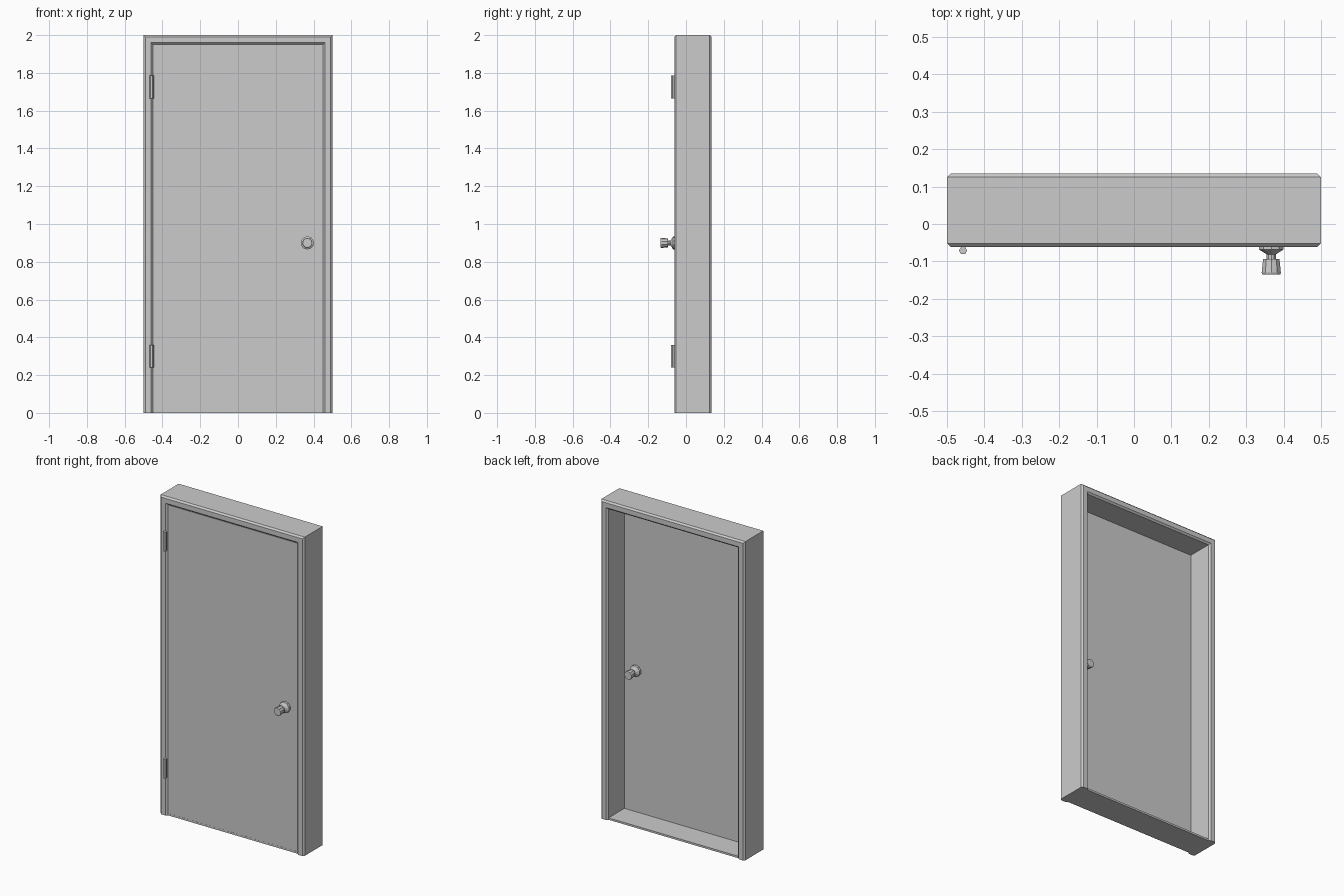
import bpy, bmesh
from math import cos, sin, tau
from mathutils import Vector

if "Cube" in bpy.data.objects:
    bpy.data.objects.remove(bpy.data.objects["Cube"])

FRONT, BACK, CH = -0.062, 0.135, 0.01      # frame faces and chamfer
DOOR_F, DOOR_B = -0.053, -0.03             # door faces


def make(name, rings, closed_caps=True):
    """Skin a list of equal-length closed rings of points."""
    bm = bmesh.new()
    vs = [[bm.verts.new(p) for p in r] for r in rings]
    n = len(rings[0])
    for a, b in zip(vs, vs[1:]):
        for i in range(n):
            j = (i + 1) % n
            bm.faces.new((a[i], a[j], b[j], b[i]))
    if closed_caps:
        bm.faces.new(vs[0])
        bm.faces.new(vs[-1])
    bmesh.ops.recalc_face_normals(bm, faces=bm.faces)
    me = bpy.data.meshes.new(name)
    bm.to_mesh(me)
    bm.free()
    ob = bpy.data.objects.new(name, me)
    bpy.context.collection.objects.link(ob)
    return ob


def box(name, x, y0, y1, z0, z1):
    corners = [(-x, y0), (x, y0), (x, y1), (-x, y1)]
    return make(name, [[(a, b, z) for a, b in corners] for z in (z0, z1)])


def lathe_y(name, center, profile, sides):
    """Turn (distance, radius) pairs about an axis along y."""
    cx, cy, cz = center
    rings = [[(cx + r * cos(tau * (i + .5) / sides), cy + d,
               cz + r * sin(tau * (i + .5) / sides)) for i in range(sides)]
             for d, r in profile]
    return make(name, rings)


# Frame: chamfered section swept up, over and down with mitred corners
W = 0.05
section = [(0, FRONT + CH), (CH, FRONT), (W - CH, FRONT), (W, FRONT + CH),
           (W, BACK - CH), (W - CH, BACK), (CH, BACK), (0, BACK - CH)]
make("door_frame", [
    [(-0.5 + d, y, 0) for d, y in section],
    [(-0.5 + d, y, 2 - d) for d, y in section],
    [(0.5 - d, y, 2 - d) for d, y in section],
    [(0.5 - d, y, 0) for d, y in section]])

# Threshold and door leaf
box("threshold", 0.45, FRONT + CH, BACK - CH, 0, 0.012)
box("door_leaf", 0.449, DOOR_F, DOOR_B, 0.013, 1.949)

# Knobs on both faces: rose, neck and flared grip
knob = [(0, 0.035), (0.015, 0.035), (0.028, 0.013), (0.041, 0.013),
        (0.041, 0.023), (0.077, 0.027), (0.082, 0.025)]
for name, y, s in (("front_knob", DOOR_F, -1), ("back_knob", DOOR_B, 1)):
    lathe_y(name, (0.367, y, 0.9), [(s * d, r) for d, r in knob], 10)

# Hinge barrels
for name, z in (("lower_hinge", 0.24), ("upper_hinge", 1.665)):
    make(name, [[(-0.457 + 0.011 * cos(tau * i / 6), -0.071 + 0.011 * sin(tau * i / 6), h)
                 for i in range(6)] for h in (z, z + 0.12)])
